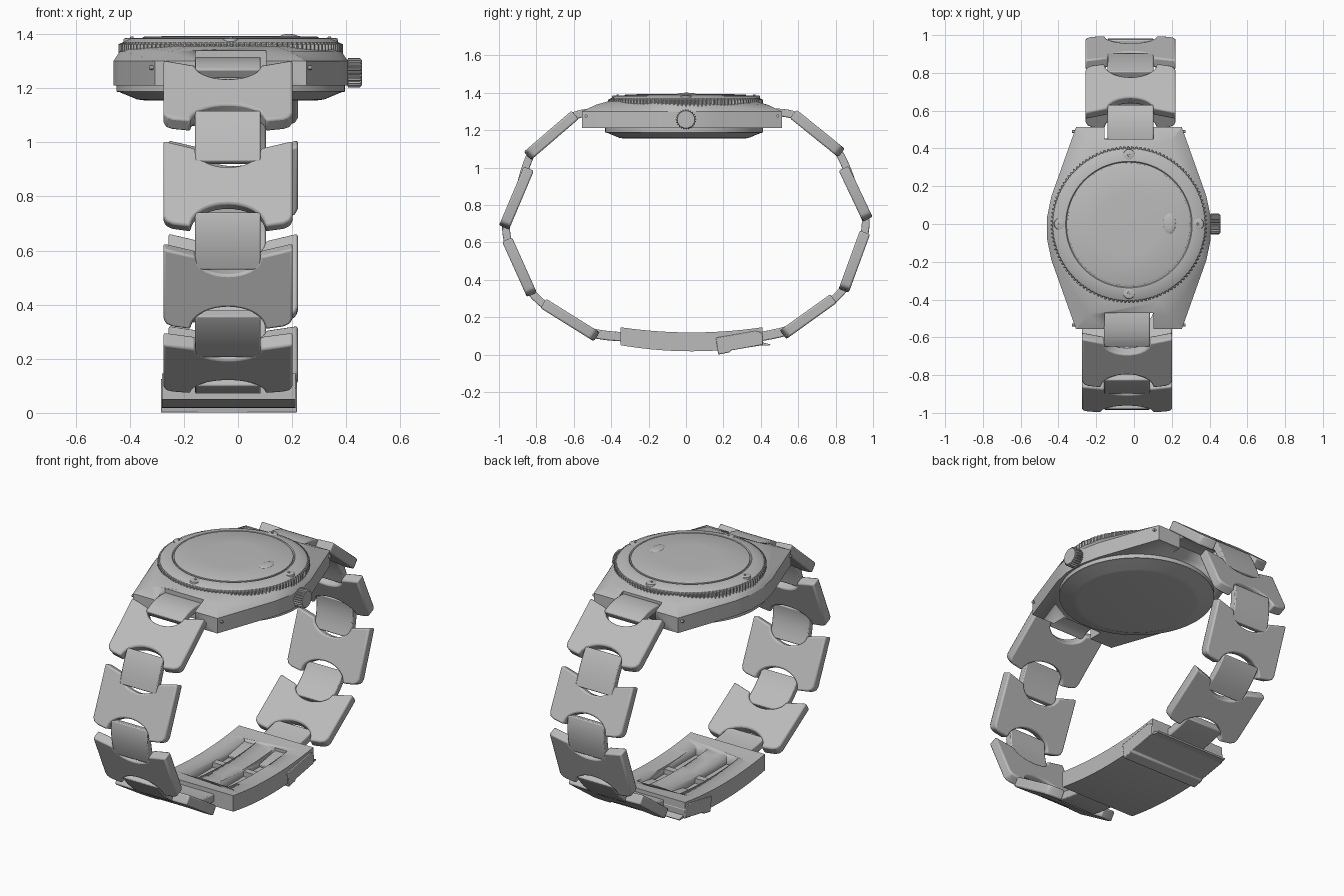
import bpy, bmesh, math
from mathutils import Vector

if "Cube" in bpy.data.objects:
    bpy.data.objects.remove(bpy.data.objects["Cube"])

steel = bpy.data.materials.new("steel grey")
steel.use_nodes = True
GREY = (0.5, 0.5, 0.5, 1)
steel.diffuse_color = GREY
steel.node_tree.nodes["Principled BSDF"].inputs["Base Color"].default_value = GREY

CX = -0.027  # centre line of the watch


def finish(name, bm, bevel=0.0):
    """Turn a bmesh into a named, shaded object."""
    bmesh.ops.recalc_face_normals(bm, faces=bm.faces)
    mesh = bpy.data.meshes.new(name)
    bm.to_mesh(mesh)
    bm.free()
    mesh.materials.append(steel)
    ob = bpy.data.objects.new(name, mesh)
    bpy.context.collection.objects.link(ob)
    bpy.ops.object.select_all(action="DESELECT")
    ob.select_set(True)
    bpy.context.view_layer.objects.active = ob
    bpy.ops.object.shade_smooth_by_angle(angle=math.radians(30))
    if bevel:
        mod = ob.modifiers.new("bevel", "BEVEL")
        mod.width, mod.segments, mod.limit_method = bevel, 2, "ANGLE"
        mod.angle_limit = math.radians(40)
    return ob


def loft(name, rings, bevel=0.0):
    """Skin equal-length rings of points and cap both ends."""
    bm = bmesh.new()
    rows = [[bm.verts.new(p) for p in ring] for ring in rings]
    n = len(rows[0])
    for low, high in zip(rows, rows[1:]):
        for i in range(n):
            j = (i + 1) % n
            bm.faces.new((low[i], low[j], high[j], high[i]))
    bm.faces.new(rows[0])
    bm.faces.new(rows[-1])
    return finish(name, bm, bevel)


def prism(name, profile, x0, x1, bevel=0.0):
    """Extrude a (y, z) profile from x0 to x1."""
    return loft(name, [[(x, y, z) for y, z in profile] for x in (x0, x1)], bevel)


def lathe(name, profile, centre, n, knurl=0.0, axis="Z"):
    """Turn (radius, height, is_knurled) points around an axis."""
    rings = []
    for r, h, toothed in profile:
        ring = []
        for i in range(n):
            a = math.tau * i / n
            q = r - knurl * (toothed and i % 4 > 1)
            u, v = q * math.cos(a), q * math.sin(a)
            ring.append(Vector(centre) + Vector((u, v, h) if axis == "Z" else (h, u, v)))
        rings.append(ring)
    return loft(name, rings)


def curve(a, c, b, n=10):
    """Points of a quadratic curve from a to b."""
    a, c, b = Vector(a), Vector(c), Vector(b)
    return [a * (1 - t) ** 2 + c * 2 * t * (1 - t) + b * t * t for t in (i / n for i in range(n + 1))]


def cut(ob, cutters):
    """Subtract cutters, then remove them."""
    for c in cutters:
        mod = ob.modifiers.new("cut", "BOOLEAN")
        mod.operation, mod.solver, mod.object = "DIFFERENCE", "EXACT", c
    graph = bpy.context.evaluated_depsgraph_get()
    mesh = bpy.data.meshes.new_from_object(ob.evaluated_get(graph))
    ob.modifiers.clear()
    ob.data = mesh
    for c in cutters:
        bpy.data.objects.remove(c)


def box_profile(y0, y1, z0, z1):
    return [(y0, z0), (y1, z0), (y1, z1), (y0, z1)]


# Case: long faceted body with sloping shoulders and notches for the bracelet
def case_ring(quarter, z):
    right = quarter + [(x, -y) for x, y in reversed(quarter)]
    full = right + [(-x, y) for x, y in reversed(right)]
    return [(CX + x, y - 0.022, z) for x, y in full]


wide = [(0.28, 0.535), (0.41, 0.17), (0.433, 0.06)]
shoulder = [(0.22, 0.46), (0.39, 0.16), (0.41, 0.06)]
top = [(0.165, 0.39), (0.36, 0.14), (0.38, 0.05)]
case = loft("case", [case_ring(wide, 1.21), case_ring(wide, 1.3),
                     case_ring(shoulder, 1.335), case_ring(top, 1.355)])
cut(case, [prism("lug_cutter", box_profile(a, b, 1.1, 1.5), CX - 0.13, CX + 0.13)
           for a, b in ((0.45, 0.7), (-0.7, -0.47))])

# Case back, bezel and crystal
lathe("case_back", [(0.32, 1.155, 0), (0.345, 1.158, 0), (0.41, 1.185, 0),
                    (0.422, 1.187, 0), (0.422, 1.215, 0)], (CX, -0.01, 0), 96)
lathe("bezel", [(0.39, 1.308, 0), (0.415, 1.314, 1), (0.415, 1.362, 1), (0.402, 1.368, 0),
                (0.37, 1.383, 0), (0.335, 1.386, 0), (0.33, 1.38, 0)], (CX, -0.003, 0), 480, 0.011)
lathe("crystal", [(0.325, 1.375, 0), (0.325, 1.388, 0), (0.318, 1.391, 0),
                  (0.16, 1.393, 0)], (CX, -0.003, 0), 96)

# Date magnifier on the crystal
bm = bmesh.new()
bmesh.ops.create_uvsphere(bm, u_segments=24, v_segments=12, radius=1)
bmesh.ops.scale(bm, vec=(0.034, 0.055, 0.01), verts=bm.verts)
bmesh.ops.translate(bm, vec=(0.188, 0.003, 1.39), verts=bm.verts)
finish("magnifier", bm)

# Small raised markers around the bezel
for k in range(4):
    a = k * math.pi / 2
    place = (CX + 0.365 * math.cos(a), 0.365 * math.sin(a), 0)
    lathe("bezel_marker", [(0.032, 1.37, 0), (0.03, 1.383, 0), (0.022, 1.386, 0)], place, 24)
    lathe("bezel_pip", [(0.008, 1.38, 0), (0.006, 1.39, 0)], place, 12)

# Winding crown
lathe("crown_stem", [(0.03, 0.34, 0), (0.03, 0.41, 0)], (0, 0, 1.257), 24, axis="X")
lathe("crown", [(0.045, 0.402, 0), (0.055, 0.408, 1), (0.055, 0.45, 1), (0.046, 0.458, 0)],
      (0, 0, 1.257), 96, 0.007, "X")

# Pin ends on the lug flanks
for sx in (-1, 1):
    for sy in (-1, 1):
        lathe("lug_pin", [(0.008, -0.01, 0), (0.008, 0.01, 0)],
              (CX + sx * 0.29, -0.022 + sy * 0.512, 1.275), 12, axis="X")


# Bracelet: wide scalloped links joined by narrow curved ones
def half_outline(length):
    """Right half of a wide link, (x, s), with an arched notch at each end."""
    arc = [math.pi / 2 * i / 9 for i in range(10)]
    upper = [(0.12 * math.sin(a), 0.03 + 0.075 * math.cos(a)) for a in arc]
    lower = [(0.138 * math.sin(a), length - 0.09 * math.cos(a)) for a in reversed(arc)]
    corners = [(0.239, 0.0), (0.239, length - 0.045), (0.23, length - 0.022), (0.205, length - 0.01)]
    return upper + corners + lower


def wide_link(name, a, b, cx, thick=0.058):
    t = (b - a).normalized()
    n = Vector((-t.y, t.x))
    if n.dot(Vector((0, 0.65)) - (a + b) / 2) < 0:
        n = -n
    half = half_outline((b - a).length)
    outline = half + [(-x, s) for x, s in reversed(half) if x > 1e-6]
    # the centre points of both notches are shared by the two halves
    rings = []
    for d in (0, thick):
        rings.append([(cx + x, *(a + t * s + n * d)) for x, s in outline])
    loft(name, rings, 0.009)


def narrow_link(name, a, c, b, cx, thick=0.042):
    outer = curve(a, c, b, 8)
    inner = []
    for i, p in enumerate(outer):
        t = (outer[min(i + 1, 8)] - outer[max(i - 1, 0)]).normalized()
        n = Vector((-t.y, t.x))
        if n.dot(Vector((0, 0.65)) - p) < 0:
            n = -n
        inner.append(p + n * thick)
    prism(name, outer + inner[::-1], cx - 0.121, cx + 0.121, 0.006)


front = [((-0.61, 1.305), (-0.868, 1.083)), ((-0.866, 1.007), (-1.0, 0.69)),
         ((-0.984, 0.605), (-0.85, 0.307)), ((-0.78, 0.25), (-0.492, 0.07))]
back = [((0.59, 1.31), (0.85, 1.1)), ((0.868, 1.01), (0.998, 0.735)),
        ((0.985, 0.645), (0.87, 0.33)), ((0.807, 0.277), (0.535, 0.082))]

for side, pairs, cx, clasp_y, lug_y in (("front", front, -0.037, -0.33, -0.455),
                                        ("back", back, -0.018, 0.39, 0.44)):
    ends = [(Vector(a), Vector(b)) for a, b in pairs]
    sign = math.copysign(1, lug_y)
    for a, b in ends:
        wide_link(side + "_wide_link", a, b, cx)
    t = [(b - a).normalized() for a, b in ends]
    # end link at the case
    first = ends[0][0] + t[0] * 0.055
    narrow_link(side + "_end_link", (lug_y, 1.312), (ends[0][0].x - sign * 0.03, 1.325), first, cx)
    # joints between wide links
    for i in range(3):
        p, q = ends[i][1], ends[i + 1][0]
        mid = (p + q) / 2
        mid += (mid - Vector((0, 0.65))).normalized() * 0.005
        narrow_link(side + "_joint_link", p - t[i] * 0.055, mid, q + t[i + 1] * 0.085, cx)
    # joint at the clasp
    last = ends[3][1]
    narrow_link(side + "_clasp_link", last - t[3] * 0.055, last + Vector((sign * -0.03, 0.005)),
                (clasp_y, 0.07), cx, 0.05)

# Folding clasp: curved block with two long slots, each with a cross bar
X0, X1 = -0.28, 0.213
clasp = prism("clasp", curve((-0.35, 0.146), (0.03, 0.09), (0.41, 0.146), 14)
              + curve((0.41, 0.05), (0.03, -0.015), (-0.35, 0.05), 14), X0, X1)
cut(clasp, [prism("slot_cutter", box_profile(-0.25, 0.31, 0.075, 0.3), x - 0.04, x + 0.04)
            for x in (-0.135, 0.07)])
for x in (-0.135, 0.07):
    prism("slot_bar", box_profile(0.01, 0.05, 0.07, 0.105), x - 0.042, x + 0.042)

# Latch wrapped round the clasp, with a thin finger lip
prism("latch", [(0.16, 0.09), (0.37, 0.126), (0.4, 0.12), (0.412, 0.1), (0.41, 0.052),
                (0.24, 0.022), (0.235, 0.012), (0.172, 0.0)], X0 - 0.005, X1 + 0.005, 0.004)
prism("latch_lip", [(0.39, 0.075), (0.42, 0.062), (0.452, 0.055), (0.445, 0.048), (0.39, 0.05)],
      X0 + 0.01, X1 - 0.01)
